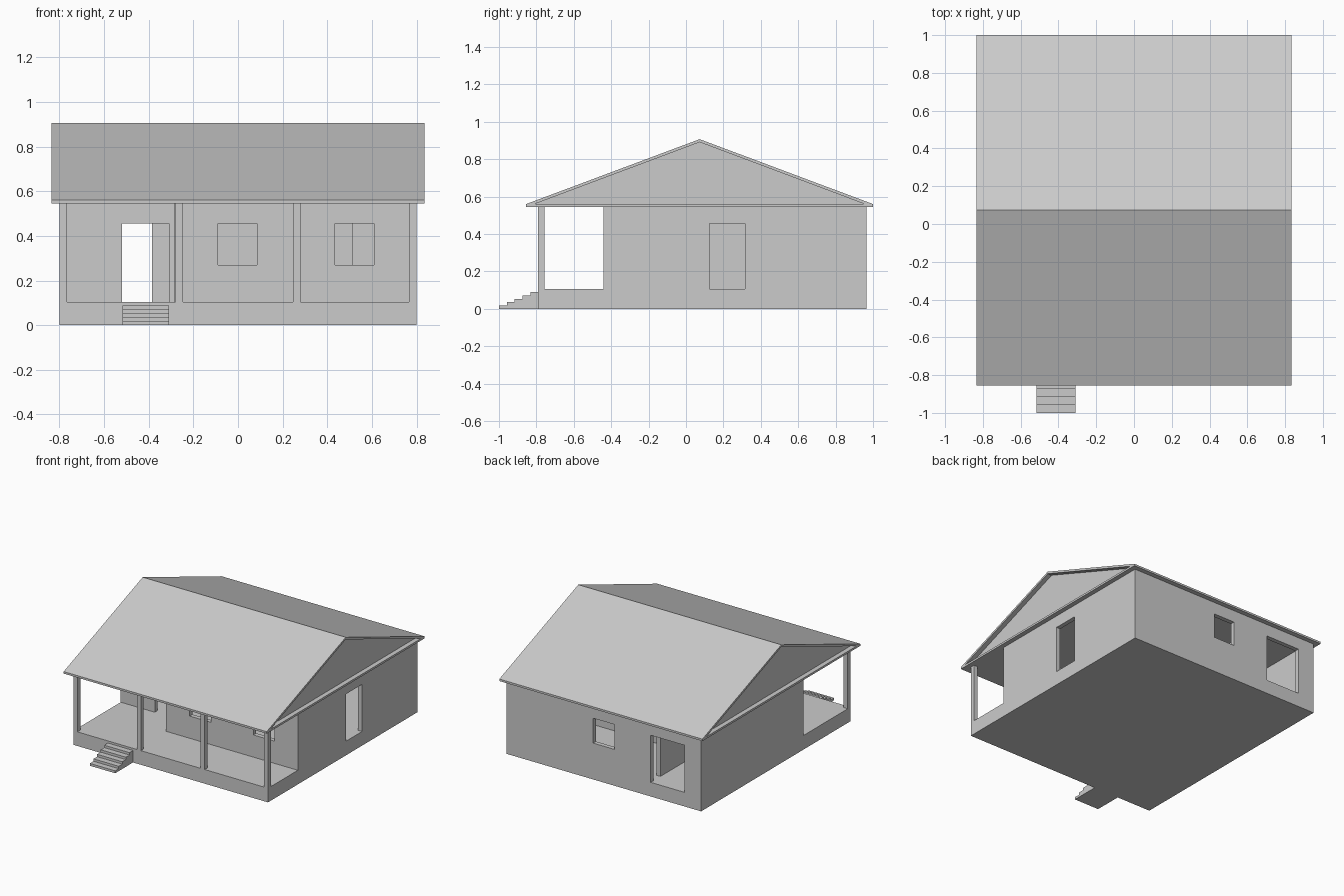
import bpy, bmesh

if "Cube" in bpy.data.objects:
    bpy.data.objects.remove(bpy.data.objects["Cube"])

FLOOR, TOP, T = 0.105, 0.545, 0.033   # floor level, wall top, wall thickness
RIDGE_Y = 0.073


def prism(name, pts, axis, lo, hi):
    """Extrude a closed 2D profile along an axis (x: pts are y,z; z: pts are x,y)."""
    bm = bmesh.new()
    place = (lambda p: (lo, *p)) if axis == 'x' else (lambda p: (*p, lo))
    face = bm.faces.new([bm.verts.new(place(p)) for p in pts])
    out = bmesh.ops.extrude_face_region(bm, geom=[face])
    move = (hi - lo, 0, 0) if axis == 'x' else (0, 0, hi - lo)
    bmesh.ops.translate(bm, vec=move,
                        verts=[v for v in out['geom'] if isinstance(v, bmesh.types.BMVert)])
    bmesh.ops.recalc_face_normals(bm, faces=bm.faces)
    mesh = bpy.data.meshes.new(name)
    bm.to_mesh(mesh)
    bm.free()
    ob = bpy.data.objects.new(name, mesh)
    bpy.context.collection.objects.link(ob)
    return ob


def box(name, x0, x1, y0, y1, z0, z1):
    return prism(name, [(x0, y0), (x1, y0), (x1, y1), (x0, y1)], 'z', z0, z1)


def cut(ob, cutter):
    mod = ob.modifiers.new("cut", 'BOOLEAN')
    mod.operation, mod.solver, mod.object = 'DIFFERENCE', 'EXACT', cutter
    bpy.context.view_layer.objects.active = ob
    bpy.ops.object.modifier_apply(modifier=mod.name)
    bpy.data.objects.remove(cutter)


def l_plan(d):
    """House footprint with a porch recess on the left, inset by d."""
    return [(-0.8 + d, -0.235 + d), (-0.285 + d, -0.235 + d), (-0.285 + d, -0.44 + d),
            (0.8 - d, -0.44 + d), (0.8 - d, 0.965 - d), (-0.8 + d, 0.965 - d)]


# Foundation slab with the porch floor
box("foundation", -0.8, 0.8, -0.79, 0.965, 0, FLOOR)

# Outer walls, hollowed, then doors and windows cut out
walls = prism("outer_walls", l_plan(0), 'z', FLOOR, TOP)
cut(walls, prism("room_cutter", l_plan(T), 'z', FLOOR - 0.1, TOP + 0.1))
DOOR, WINDOW = (FLOOR - 0.02, 0.455), (0.27, 0.455)
for x0, x1, y0, y1, z in [
    (-0.52, -0.31, -0.28, -0.17, DOOR),      # front door
    (-0.665, -0.385, 0.9, 1.0, DOOR),        # back door
    (0.74, 0.85, 0.125, 0.315, DOOR),        # side door
    (-0.09, 0.085, -0.48, -0.38, WINDOW),    # front windows
    (0.435, 0.61, -0.48, -0.38, WINDOW),
    (-0.088, 0.088, 0.9, 1.0, WINDOW),       # back window
]:
    cut(walls, box("opening_cutter", x0, x1, y0, y1, *z))

# Inner partitions
box("long_partition", -0.352, 0.515, 0.4, 0.4 + T, FLOOR, TOP)
box("short_partition", -0.385, -0.352, 0.4, 0.85, FLOOR, TOP)

# Porch posts
for i, x in enumerate((-0.8, -0.279, 0.246, 0.8 - T)):
    box(f"porch_post_{i + 1}", x, x + T, -0.79, -0.79 + T, FLOOR, TOP)

# Porch steps as one stepped profile
run, rise, count = 0.042, 0.0178, 5
profile = [(-1.0, 0)]
for i in range(count):
    profile += [(-1.0 + i * run, (i + 1) * rise), (-1.0 + (i + 1) * run, (i + 1) * rise)]
profile.append((-1.0 + count * run, 0))
prism("porch_steps", profile, 'x', -0.517, -0.31)

# Ceiling slab and folded roof joined as one hollow profile
box("ceiling", -0.835, 0.835, -0.855, 1.0, TOP, 0.56)
prism("roof", [(-0.855, 0.56), (RIDGE_Y, 0.907), (1.0, 0.56),
               (0.955, 0.56), (RIDGE_Y, 0.891), (-0.81, 0.56)], 'x', -0.835, 0.835)

# Recessed gable walls
for side, x in (("left", -0.8), ("right", 0.8 - T)):
    prism(f"{side}_gable", [(-0.81, 0.56), (RIDGE_Y, 0.891), (0.955, 0.56)], 'x', x, x + T)
